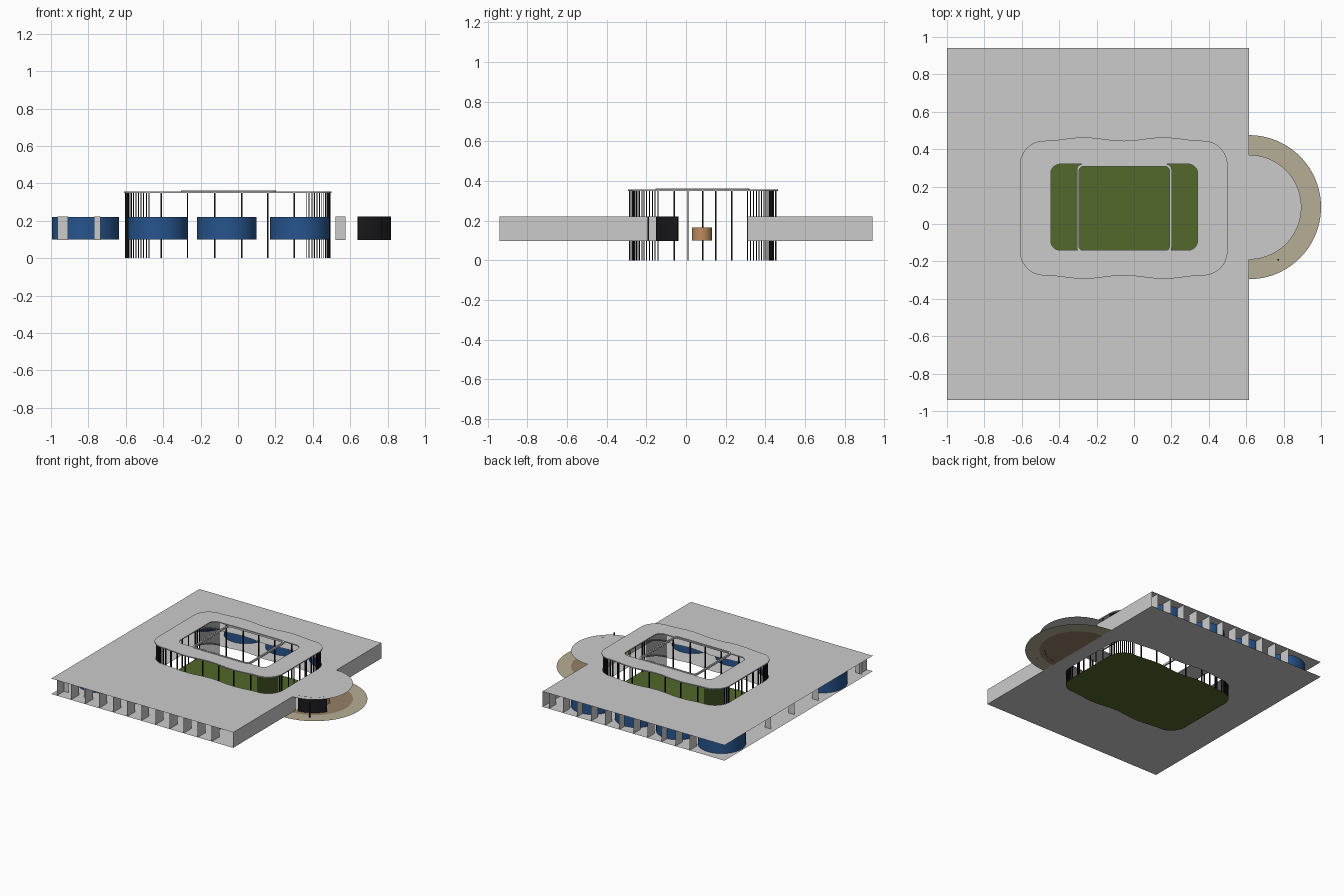
import bpy, bmesh, math
from mathutils import Vector

if "Cube" in bpy.data.objects:
    bpy.data.objects.remove(bpy.data.objects["Cube"])

FLOOR, ROOF, TOP = 0.098, 0.222, 0.352
EDGE_X, EDGE_Y = 0.615, 0.94          # right and front/back edges of the slabs
ENTRY = (0.615, 0.09)                 # centre of the round entrance


def mat(name, rgb):
    m = bpy.data.materials.new(name)
    m.diffuse_color = (*rgb, 1)
    m.use_nodes = True
    m.node_tree.nodes["Principled BSDF"].inputs["Base Color"].default_value = m.diffuse_color
    return m


BLUE = mat("blue", (0.02, 0.09, 0.27))
GREEN = mat("grass", (0.085, 0.14, 0.023))
TAN = mat("sand", (0.47, 0.42, 0.30))
BROWN = mat("brown", (0.30, 0.22, 0.13))
WOOD = mat("wood", (0.50, 0.26, 0.11))
BLACK = mat("black", (0.01, 0.01, 0.012))


def finish(bm, name, material=None, solid=0):
    me = bpy.data.meshes.new(name)
    bm.to_mesh(me)
    bm.free()
    ob = bpy.data.objects.new(name, me)
    bpy.context.collection.objects.link(ob)
    if material:
        me.materials.append(material)
    if solid:
        mod = ob.modifiers.new("thickness", 'SOLIDIFY')
        mod.thickness, mod.offset = solid, 0
    return ob


def sheet(name, loops, z, material=None, solid=0):
    """Flat plate: first loop is the outline, the others are holes."""
    bm = bmesh.new()
    edges = []
    for loop in loops:
        vs = [bm.verts.new((x, y, z)) for x, y in loop]
        edges += [bm.edges.new((vs[i - 1], vs[i])) for i in range(len(vs))]
    bmesh.ops.triangle_fill(bm, edges=edges, use_beauty=True, normal=(0, 0, 1))
    for f in bm.faces:
        f.normal_update()
        if f.normal.z < 0:
            f.normal_flip()
    return finish(bm, name, material, solid)


def panel(bm, a, b, z0=FLOOR, z1=ROOF):
    bm.faces.new([bm.verts.new(p) for p in
                  ((*a, z0), (*b, z0), (*b, z1), (*a, z1))])


def arc(c, r, a0, a1, n):
    return [(c[0] + r * math.cos(math.radians(a0 + (a1 - a0) * i / n)),
             c[1] + r * math.sin(math.radians(a0 + (a1 - a0) * i / n)))
            for i in range(n + 1)]


def rounded(x0, x1, y0, y1, r, n):
    return (arc((x1 - r, y1 - r), r, 0, 90, n) + arc((x0 + r, y1 - r), r, 90, 180, n)
            + arc((x0 + r, y0 + r), r, 180, 270, n) + arc((x1 - r, y0 + r), r, 270, 360, n))


def drum(name, x, y, r, z0, z1, material, sides=48):
    bm = bmesh.new()
    bmesh.ops.create_cone(bm, cap_ends=True, segments=sides, radius1=r, radius2=r, depth=z1 - z0)
    bmesh.ops.translate(bm, vec=(x, y, (z0 + z1) / 2), verts=bm.verts)
    ob = finish(bm, name, material)
    for p in ob.data.polygons:
        p.use_smooth = abs(p.normal.z) < 0.5
    return ob


def courtyard(grow=0.0):
    """Rounded rectangle whose long sides swell gently in two places."""
    cx, cy, hx, hy, r = -0.055, 0.085, 0.55 + grow, 0.355 + grow, 0.13
    top = []
    for i in range(1, 30):
        t = i / 30
        top.append((cx + (hx - r) * (1 - 2 * t),
                    cy + hy + 0.009 * (1 - math.cos(4 * math.pi * t))))
    base = rounded(cx - hx, cx + hx, cy - hy, cy + hy, r, 12)
    bottom = [(2 * cx - x, 2 * cy - y) for x, y in top]
    return base[:13] + top + base[13:39] + bottom + base[39:]


# Floor and roof slabs with the courtyard opening, roof bulging over the entrance
yard = courtyard()
corners = [(-1, EDGE_Y), (-1, -EDGE_Y), (EDGE_X, -EDGE_Y)]
sheet("floor_slab", [corners + [(EDGE_X, EDGE_Y)], yard], FLOOR)
sheet("roof_slab", [corners + arc(ENTRY, 0.28, -90, 90, 40) + [(EDGE_X, EDGE_Y)], yard], ROOF)
sheet("courtyard_lawn", [yard], 0, GREEN)

# Entrance terrace
half = arc(ENTRY, 0.28, -90, 90, 40)
sheet("terrace_outer", [arc(ENTRY, 0.385, -90, 90, 48) + half[::-1]], FLOOR, TAN)
sheet("terrace_inner", [half], FLOOR, BROWN)

# Upper canopy ring and the frame around its opening
sheet("canopy_ring", [courtyard(0.005), rounded(-0.445, 0.34, -0.14, 0.32, 0.05, 8)], TOP + 0.002,
      solid=0.008)
sheet("canopy_frame", [rounded(-0.306, 0.202, -0.155, 0.32, 0.03, 6),
                       rounded(-0.294, 0.19, -0.143, 0.308, 0.025, 6)], 0.356, solid=0.014)

# Slender courtyard posts: close together at the corners, wide apart along the sides
bm = bmesh.new()


def post(p, w, z0, z1):
    vs = bmesh.ops.create_cube(bm, size=1)['verts']
    bmesh.ops.scale(bm, vec=(w, w, z1 - z0), verts=vs)
    bmesh.ops.translate(bm, vec=(p[0], p[1], (z0 + z1) / 2), verts=vs)


spots = rounded(-0.60, 0.49, -0.265, 0.435, 0.125, 13)
for p in spots:
    post(p, 0.005, 0, TOP)
for x in (-0.41, -0.27, -0.125, 0.02, 0.16, 0.30):
    swell = 0.009 * (1 - math.cos(4 * math.pi * (x + 0.475) / 0.84))
    post((x, 0.435 + swell), 0.008, 0, TOP)
    post((x, -0.265 - swell), 0.008, 0, TOP)
for y in (-0.06, 0.01, 0.085, 0.15, 0.23):
    post((-0.60, y), 0.007, 0, TOP)
    post((0.49, y), 0.007, 0, TOP)
post((0.77, -0.19), 0.008, FLOOR, ROOF)
finish(bm, "courtyard_posts", BLACK)

# Round blue rooms in two rows
for row, y, r_end in (("front", -0.57, 0.18), ("back", 0.71, 0.175)):
    for i, x in enumerate((-0.815, -0.428, -0.06, 0.33)):
        r = r_end if i == 0 else 0.16
        drum(f"{row}_room_{i + 1}", x, y, r, FLOOR + 0.001, ROOF - 0.001, BLUE)

# Solid walls on the right side, open in the middle for the entrance
bm = bmesh.new()
panel(bm, (EDGE_X, -EDGE_Y), (EDGE_X, -0.15))
panel(bm, (EDGE_X, 0.31), (EDGE_X, EDGE_Y))
finish(bm, "right_walls")

# Upright fins along front, back and left edges
bm = bmesh.new()
for i in range(12):
    x = -0.95 + 0.125 * i
    panel(bm, (x, -EDGE_Y), (x, -EDGE_Y + 0.10))
for i in range(11):
    x = 0.56 - 0.125 * i
    panel(bm, (x, EDGE_Y), (x, EDGE_Y - 0.09))
for y in (-0.85, -0.3, 0.0, 0.3):
    panel(bm, (-0.965, y), (-0.91, y))
panel(bm, (-0.77, -0.85), (-0.735, -0.85))
panel(bm, (0.52, -0.80), (0.575, -0.80))
finish(bm, "edge_fins")

# Curved black screen and the wooden desk at the entrance
bm = bmesh.new()
pts = arc(ENTRY, 0.24, -84, -33, 16)
for a, b in zip(pts, pts[1:]):
    panel(bm, a, b)
bmesh.ops.remove_doubles(bm, verts=bm.verts, dist=0.0001)
finish(bm, "entrance_screen", BLACK, 0.006)
drum("entrance_desk", 0.70, 0.08, 0.05, FLOOR + 0.001, 0.165, WOOD, 32)
